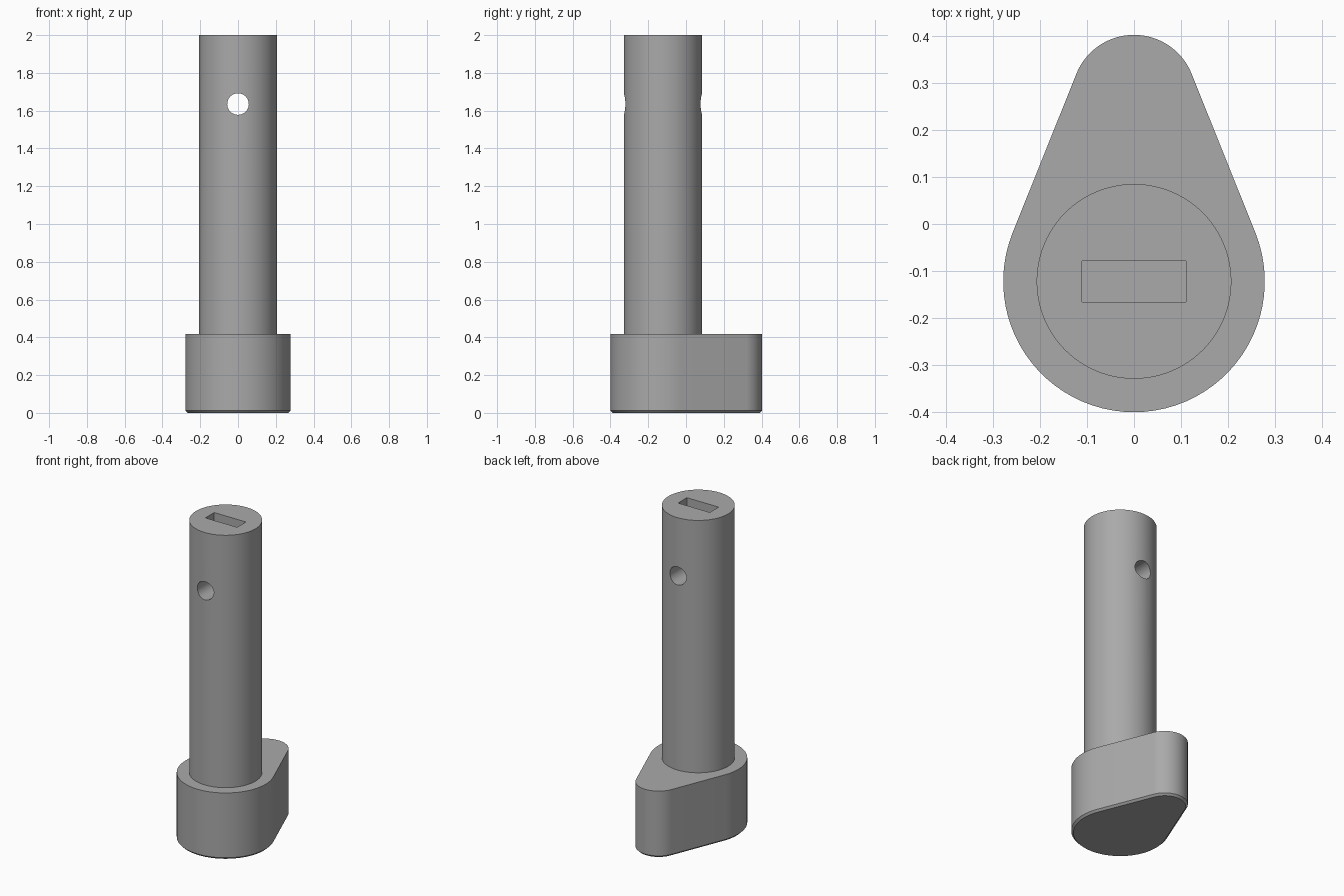
import bpy, bmesh
from math import sin, cos, asin, pi, radians

if "Cube" in bpy.data.objects:
    bpy.data.objects.remove(bpy.data.objects["Cube"])

AXIS_Y = -0.122      # shaft axis and large end of the foot
NOSE_Y = 0.27        # small end of the foot
BIG_R, NOSE_R = 0.278, 0.132
FOOT_H, CHAMFER = 0.418, 0.012

grey = bpy.data.materials.new("plain grey")
grey.use_nodes = True
grey.diffuse_color = (0.4, 0.4, 0.4, 1)
grey.node_tree.nodes["Principled BSDF"].inputs["Base Color"].default_value = (0.4, 0.4, 0.4, 1)


def finish(obj):
    """Assign the material and smooth the curved sides."""
    obj.data.materials.clear()
    obj.data.materials.append(grey)
    bpy.ops.object.select_all(action='DESELECT')
    obj.select_set(True)
    bpy.context.view_layer.objects.active = obj
    bpy.ops.object.shade_smooth_by_angle(angle=radians(30))


def cylinder(name, radius, depth, location, rotation=(0, 0, 0), sides=96):
    bpy.ops.mesh.primitive_cylinder_add(vertices=sides, radius=radius, depth=depth,
                                        location=location, rotation=rotation)
    obj = bpy.context.object
    obj.name = name
    return obj


def cut(target, cutter):
    cutter.hide_render = True
    cutter.hide_set(True)
    cutter.display_type = 'WIRE'
    mod = target.modifiers.new(cutter.name, 'BOOLEAN')
    mod.operation = 'DIFFERENCE'
    mod.solver = 'EXACT'
    mod.object = cutter


def teardrop(inset, steps=48):
    """Outline of two circles joined by their common tangents."""
    tilt = asin((BIG_R - NOSE_R) / (NOSE_Y - AXIS_Y))
    arcs = [(NOSE_Y, NOSE_R, tilt, pi - tilt),
            (AXIS_Y, BIG_R, pi - tilt, 2 * pi + tilt)]
    points = []
    for y, r, start, end in arcs:
        for i in range(steps + 1):
            a = start + (end - start) * i / steps
            points.append(((r - inset) * cos(a), y + (r - inset) * sin(a)))
    return points


# Foot: teardrop block with a chamfered bottom edge
bm = bmesh.new()
rings = [[bm.verts.new((x, y, z)) for x, y in teardrop(inset)]
         for inset, z in ((CHAMFER, 0), (0, CHAMFER), (0, FOOT_H))]
for low, high in zip(rings, rings[1:]):
    for i in range(len(low)):
        j = (i + 1) % len(low)
        bm.faces.new((low[i], low[j], high[j], high[i]))
bm.faces.new(rings[0][::-1])
bm.faces.new(rings[-1])
mesh = bpy.data.meshes.new("foot")
bm.to_mesh(mesh)
bm.free()
foot = bpy.data.objects.new("foot", mesh)
bpy.context.collection.objects.link(foot)
finish(foot)

# Shaft standing on the foot
shaft = cylinder("shaft", 0.207, 2 - FOOT_H, (0, AXIS_Y, (2 + FOOT_H) / 2))

# Cross hole from front to back
cross_hole = cylinder("cross_hole_cutter", 0.057, 1, (0, AXIS_Y, 1.635), (pi / 2, 0, 0), 48)

# Slot sunk into the top of the shaft
bpy.ops.mesh.primitive_cube_add(size=1, location=(0, AXIS_Y, 1.75))
slot = bpy.context.object
slot.name = "slot_cutter"
slot.scale = (0.22, 0.087, 0.6)

finish(shaft)
cut(shaft, cross_hole)
cut(shaft, slot)
bpy.context.view_layer.objects.active = shaft
# Keep the smoothing after the cuts
smooth = [m.name for m in shaft.modifiers if m.type == 'NODES']
for name in smooth:
    bpy.ops.object.modifier_move_to_index(modifier=name, index=len(shaft.modifiers) - 1)
for mod in list(shaft.modifiers):
    bpy.ops.object.modifier_apply(modifier=mod.name)
finish(shaft)
